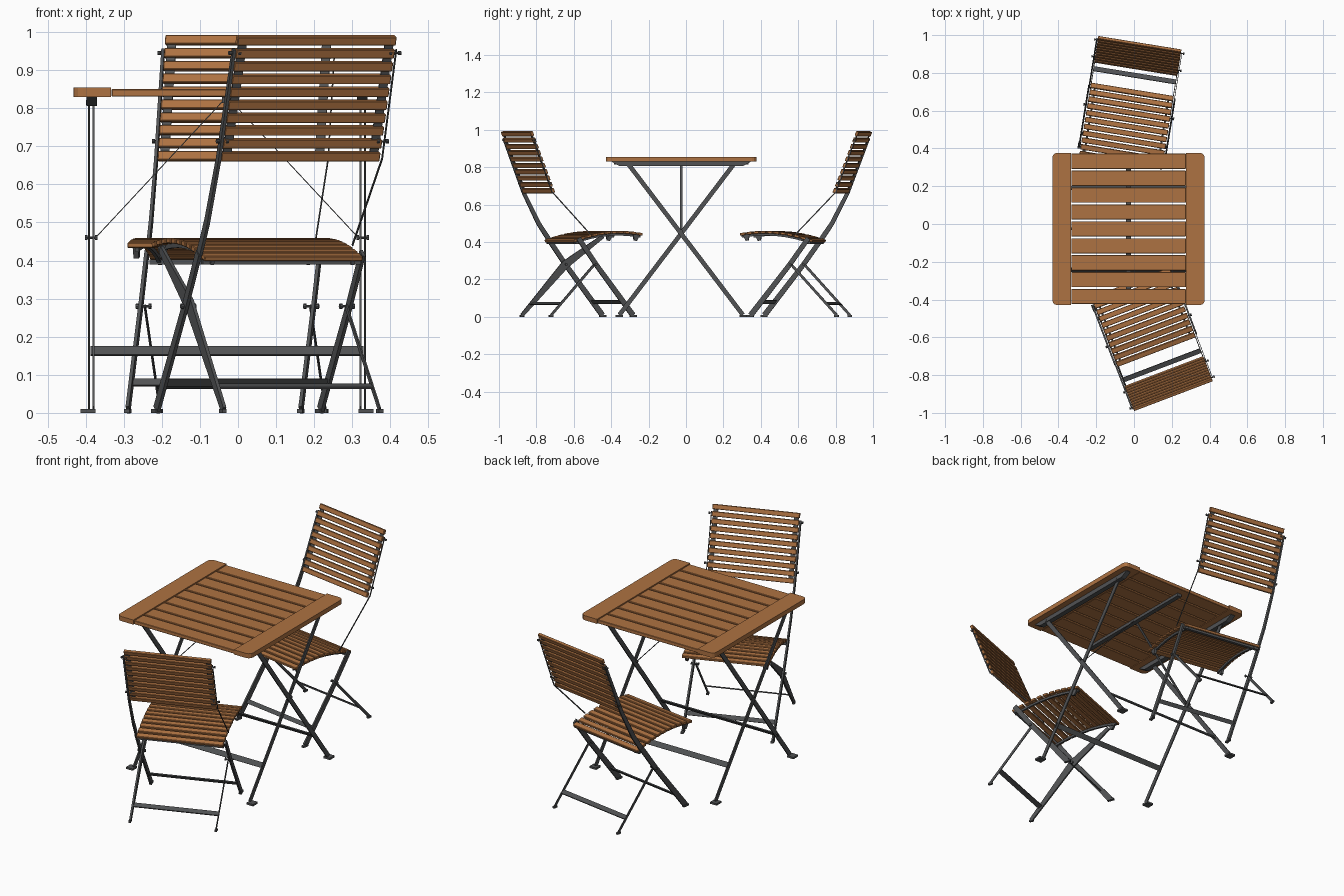
import bpy, bmesh, math
from mathutils import Vector, Matrix

if "Cube" in bpy.data.objects:
    bpy.data.objects.remove(bpy.data.objects["Cube"], do_unlink=True)


def material(name, rgb):
    m = bpy.data.materials.new(name)
    m.use_nodes = True
    m.diffuse_color = (*rgb, 1)
    m.node_tree.nodes["Principled BSDF"].inputs["Base Color"].default_value = (*rgb, 1)
    return m


WOOD = material("warm wood", (0.42, 0.168, 0.054))
STEEL = material("dark steel", (0.082, 0.085, 0.088))
place = Matrix()  # frame of the furniture piece being built


def finish(name, bm, mat):
    bmesh.ops.transform(bm, matrix=place, verts=bm.verts)
    bmesh.ops.recalc_face_normals(bm, faces=bm.faces)
    me = bpy.data.meshes.new(name)
    bm.to_mesh(me)
    bm.free()
    me.materials.append(mat)
    ob = bpy.data.objects.new(name, me)
    bpy.context.collection.objects.link(ob)


def box(name, centre, size, mat, tilt=0, bevel=0):
    """Box tilted about x, optionally with softened edges."""
    bm = bmesh.new()
    bmesh.ops.create_cube(bm, size=1)
    bmesh.ops.scale(bm, vec=size, verts=bm.verts)
    if bevel:
        bmesh.ops.bevel(bm, geom=bm.edges[:], offset=bevel, segments=1, affect='EDGES')
    m = Matrix.Translation(centre) @ Matrix.Rotation(tilt, 4, 'X')
    bmesh.ops.transform(bm, matrix=m, verts=bm.verts)
    finish(name, bm, mat)


def strip(name, path, width, x, thick):
    """Flat steel bar following a path in the side plane, extruded along x."""
    pts = [Vector(p) for p in path]
    widths = width if isinstance(width, list) else [width] * len(pts)
    bm = bmesh.new()
    rings = []
    for i, p in enumerate(pts):
        d = (pts[min(i + 1, len(pts) - 1)] - pts[max(i - 1, 0)]).normalized()
        n = Vector((-d.y, d.x)) * widths[i] / 2
        rings.append([bm.verts.new((x + sx * thick / 2, p.x + s * n.x, p.y + s * n.y))
                      for sx, s in ((-1, -1), (1, -1), (1, 1), (-1, 1))])
    for a, b in zip(rings, rings[1:]):
        for k in range(4):
            bm.faces.new((a[k], a[(k + 1) % 4], b[(k + 1) % 4], b[k]))
    bm.faces.new(rings[0])
    bm.faces.new(rings[-1])
    finish(name, bm, STEEL)


def bolt(name, x, y, z, length, r=0.007):
    """Thin shaft along x with a round head at each end."""
    bm = bmesh.new()
    for shift, radius, depth in ((0, r / 2, length), (-length / 2, r, 0.007), (length / 2, r, 0.007)):
        m = Matrix.Translation((x + shift, y, z)) @ Matrix.Rotation(math.pi / 2, 4, 'Y')
        bmesh.ops.create_cone(bm, cap_ends=True, segments=10, radius1=radius,
                              radius2=radius, depth=depth, matrix=m)
    finish(name, bm, STEEL)


def table():
    top, deep = 0.8425, 0.025
    for i in range(9):
        box("table_slat", (0, (i - 4) * 0.0895, 0.8405), (0.606, 0.08, 0.02), WOOD, bevel=0.002)
    # end boards with rounded outer corners
    for s in (-1, 1):
        bm = bmesh.new()
        bmesh.ops.create_cube(bm, size=1)
        bmesh.ops.scale(bm, vec=(0.099, 0.806, deep), verts=bm.verts)
        bmesh.ops.translate(bm, vec=(s * 0.3535, 0, top), verts=bm.verts)
        corners = [e for e in bm.edges if all(v.co.x * s > 0.38 for v in e.verts)
                   and abs(e.verts[0].co.y - e.verts[1].co.y) < 0.01]
        bmesh.ops.bevel(bm, geom=corners, offset=0.025, segments=3, profile=0.5, affect='EDGES')
        finish("table_end_board", bm, WOOD)
        # rails, folding legs, feet and pivots
        strip("table_side_rail", [(-0.37, 0.829), (-0.33, 0.818), (0.33, 0.818), (0.37, 0.829)],
              [0.003, 0.024, 0.024, 0.003], s * 0.355, 0.028)
        for d, x in ((1, 0.3625), (-1, 0.3505)):
            strip("table_leg", [(-d * 0.285, 0.82), (d * 0.33, 0.01)], 0.024, s * x, 0.006)
            box("table_foot", (s * 0.365, d * 0.332, 0.005), (0.04, 0.04, 0.01), STEEL)
            bolt("table_leg_bolt", s * 0.3565, -d * 0.285, 0.815, 0.02)
        bolt("table_pivot", s * 0.3565, 0, 0.46, 0.026)
        # slanted brace from the pivot to the centre rail
        bm = bmesh.new()
        bmesh.ops.create_cube(bm, size=1)
        a, b = Vector((s * 0.345, 0, 0.46)), Vector((s * 0.005, 0, 0.825))
        bmesh.ops.scale(bm, vec=(0.0025, 0.014, (b - a).length), verts=bm.verts)
        ang = math.atan2(b.x - a.x, b.z - a.z)
        m = Matrix.Translation((a + b) / 2) @ Matrix.Rotation(ang, 4, 'Y')
        bmesh.ops.transform(bm, matrix=m, verts=bm.verts)
        finish("table_brace", bm, STEEL)
    box("table_centre_rail", (0, 0, 0.822), (0.025, 0.72, 0.016), STEEL)
    slope = math.atan2(0.81, 0.615)
    for d in (1, -1):
        box("table_crossbar", (0, d * 0.216, 0.163), (0.716, 0.028, 0.006), STEEL, tilt=-d * slope)


def chair(long_rear_leg):
    # backrest slats threaded on two thin upright plates
    lean = 0.394
    tilt = -math.atan(lean)
    for i in range(10):
        z = 0.674 + i * 0.0338
        box("backrest_slat", (0, (z - 0.99) * lean - 0.004, z), (0.446, 0.016, 0.025), WOOD, tilt, 0.002)
    for s in (-1, 1):
        box("backrest_upright", (s * 0.206, -0.068, 0.825), (0.024, 0.004, 0.325), STEEL, tilt)

    # curved seat
    def arch(v):
        return 0.452 - 0.7 * (v + 0.51) ** 2
    for i in range(11):
        v = -0.627 + i * 0.0365
        box("seat_slat", (0, v, arch(v)), (0.444, 0.028, 0.014), WOOD,
            math.atan(-1.4 * (v + 0.51)), 0.002)
    rail = [(-0.635 + i * 0.0475, arch(-0.635 + i * 0.0475) - 0.012) for i in range(9)]

    foot, pivot = (-0.117, 0.008), (-0.365, 0.28)
    for s in (-1, 1):
        strip("seat_rail", rail, 0.012, s * 0.197, 0.01)
        strip("seat_bracket", [(-0.61, 0.442), (-0.605, 0.407)], [0.04, 0.015], s * 0.203, 0.014)
        # long leg that carries on up beside the backrest
        strip("front_leg", [(-0.582, 0.008), (-0.37, 0.28), (-0.27, 0.42)],
              [0.03, 0.026, 0.026], s * 0.23, 0.009)
        if s > 0:
            strip("back_rail", [(-0.34, 0.44), (-0.12, 0.668), (-0.015, 0.955)], 0.006, s * 0.228, 0.003)
        else:
            strip("back_rail", [(-0.27, 0.42), (-0.215, 0.5), (-0.13, 0.665), (-0.015, 0.955)],
                  [0.026, 0.024, 0.02, 0.012], s * 0.228, 0.008)
        # crossing rear leg, broad up to the seat or slim up to the pivot
        if s < 0 and long_rear_leg:
            strip("rear_leg", [foot, pivot, (-0.58, 0.43)], [0.02, 0.044, 0.02], s * 0.218, 0.009)
        else:
            strip("rear_leg", [foot, pivot], 0.014, s * 0.22, 0.004)
        # feet and bolts
        box("front_foot", (s * 0.23, -0.584, 0.005), (0.015, 0.036, 0.01), STEEL)
        box("rear_foot", (s * 0.22, -0.118, 0.005), (0.012, 0.024, 0.01), STEEL)
        bolt("leg_pivot", s * 0.223, -0.367, 0.28, 0.034)
        for z in (0.945, 0.713):
            bolt("backrest_bolt", s * 0.225, (z - 0.99) * lean, z, 0.026, 0.006)
    # cross members
    box("seat_crossbar", (0, -0.268, 0.396), (0.444, 0.016, 0.014), STEEL)
    box("front_leg_crossbar", (0, -0.522, 0.08), (0.452, 0.022, 0.006), STEEL, 0.93)
    box("rear_leg_crossbar", (0, -0.172, 0.07), (0.436, 0.026, 0.006), STEEL, -0.4)


def frame(x, y, angle, back):
    """Side axis turned by angle; back is the sign of the backward axis."""
    c, s = math.cos(angle), math.sin(angle)
    return Matrix(((c, -s * back, 0, x), (s, c * back, 0, y), (0, 0, 1, 0), (0, 0, 0, 1)))


place = Matrix.Translation((-0.029, -0.026, 0))
table()
place = frame(0.031, 0.957, math.radians(-9.2), 1)
chair(long_rear_leg=False)
place = frame(0.208, -0.909, math.radians(20.8), -1)
chair(long_rear_leg=True)
